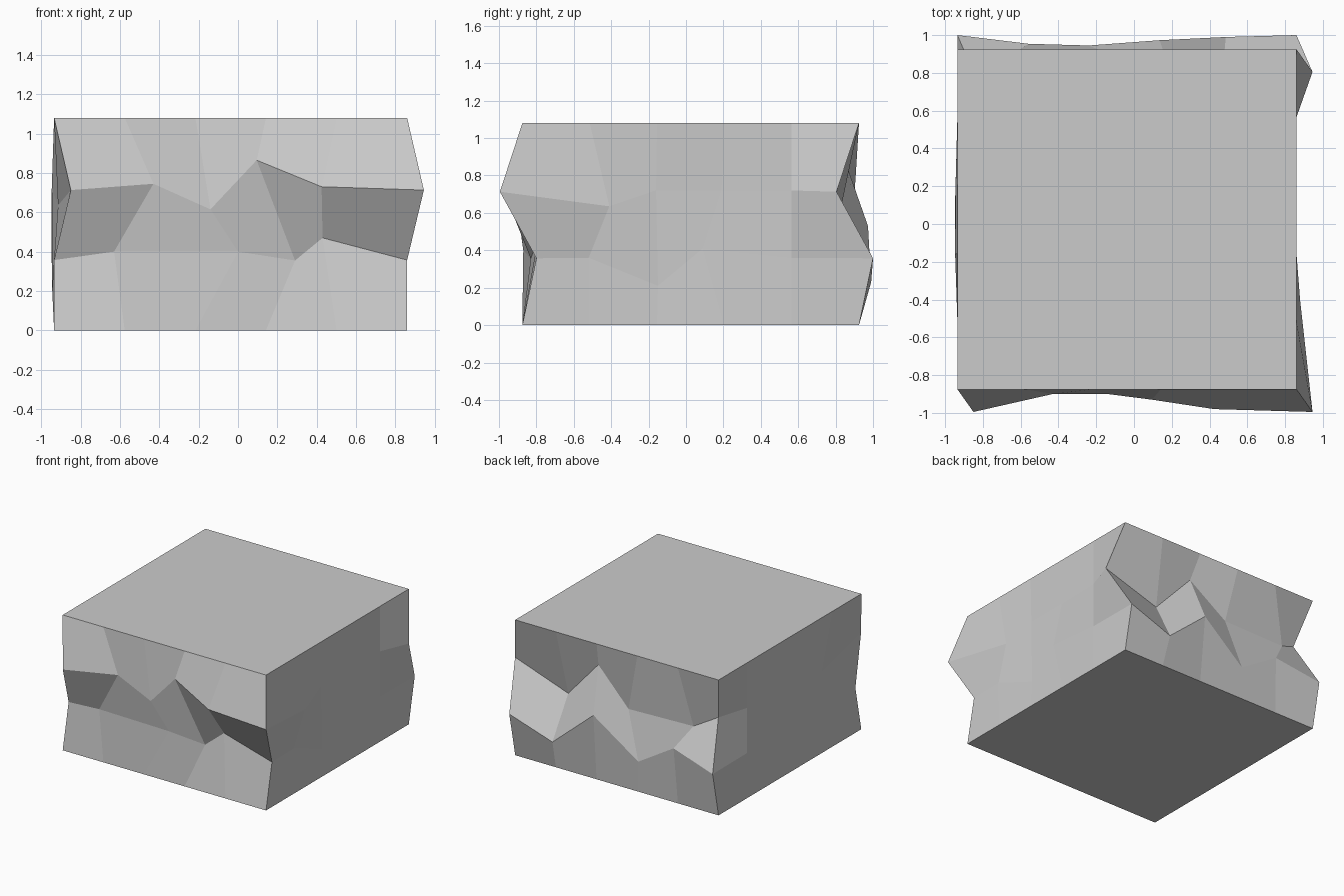
import bpy, bmesh
from mathutils import Vector

if "Cube" in bpy.data.objects:
    bpy.data.objects.remove(bpy.data.objects["Cube"])

X0, X1, Y0, Y1, H, N = -0.935, 0.86, -0.875, 0.925, 1.08, 5

# Chipped points of each face: lower row then upper row, between the corners
front = [[(-.63, -.85, .40), (0, -.87, .40), (.29, -.83, .355), (.43, -.79, .47)],
         [(-.43, -.90, .745), (-.14, -.90, .615), (.095, -.93, .865), (.425, -.98, .73)]]
back = [[(.486, .99, .23), (.136, .973, .53), (-.24, .945, .25), (-.558, .954, .445)],
        [(.47, .813, .555), (.177, .851, .877), (-.12, .896, .62), (-.68, .877, .625)]]
# Left and right faces share one relief: (outward x shift, y, z)
side = [[(0, -.52, .36), (-.010, -.15, .21), (-.013, .09, .41), (0, .565, .36)],
        [(.02, -.41, .635), (-.012, -.16, .72), (-.010, .19, .72), (0, .565, .72)]]
# Shift of all four corners in each row
corner = [Vector((0, .075, .357)), Vector((.085, -.12, .713))]

corners = [Vector(c) for c in ((X0, Y0, 0), (X1, Y0, 0), (X1, Y1, 0), (X0, Y1, 0))]


def flat_ring(z):
    return [corners[k].lerp(corners[(k + 1) % 4], i / N) + Vector((0, 0, z))
            for k in range(4) for i in range(N)]


def chipped_ring(r):
    at = lambda x: [Vector((x + d, y, z)) for d, y, z in side[r]]
    runs = [front[r], at(X1), back[r], at(X0)[::-1]]
    ring = []
    for c, run in zip(corners, runs):
        ring += [c + corner[r]] + [Vector(p) for p in run]
    return ring


# Stack the four rings, skin between them and cap both ends
bm = bmesh.new()
rings = [[bm.verts.new(p) for p in ring] for ring in
         (flat_ring(0), chipped_ring(0), chipped_ring(1), flat_ring(H))]
n = 4 * N
for low, high in zip(rings, rings[1:]):
    for i in range(n):
        j = (i + 1) % n
        bm.faces.new((low[i], low[j], high[j], high[i]))
bm.faces.new(rings[0][::-1])
bm.faces.new(rings[-1])
bmesh.ops.recalc_face_normals(bm, faces=bm.faces[:])

mesh = bpy.data.meshes.new("rock_block")
bm.to_mesh(mesh)
bm.free()
bpy.context.collection.objects.link(bpy.data.objects.new("rock_block", mesh))
